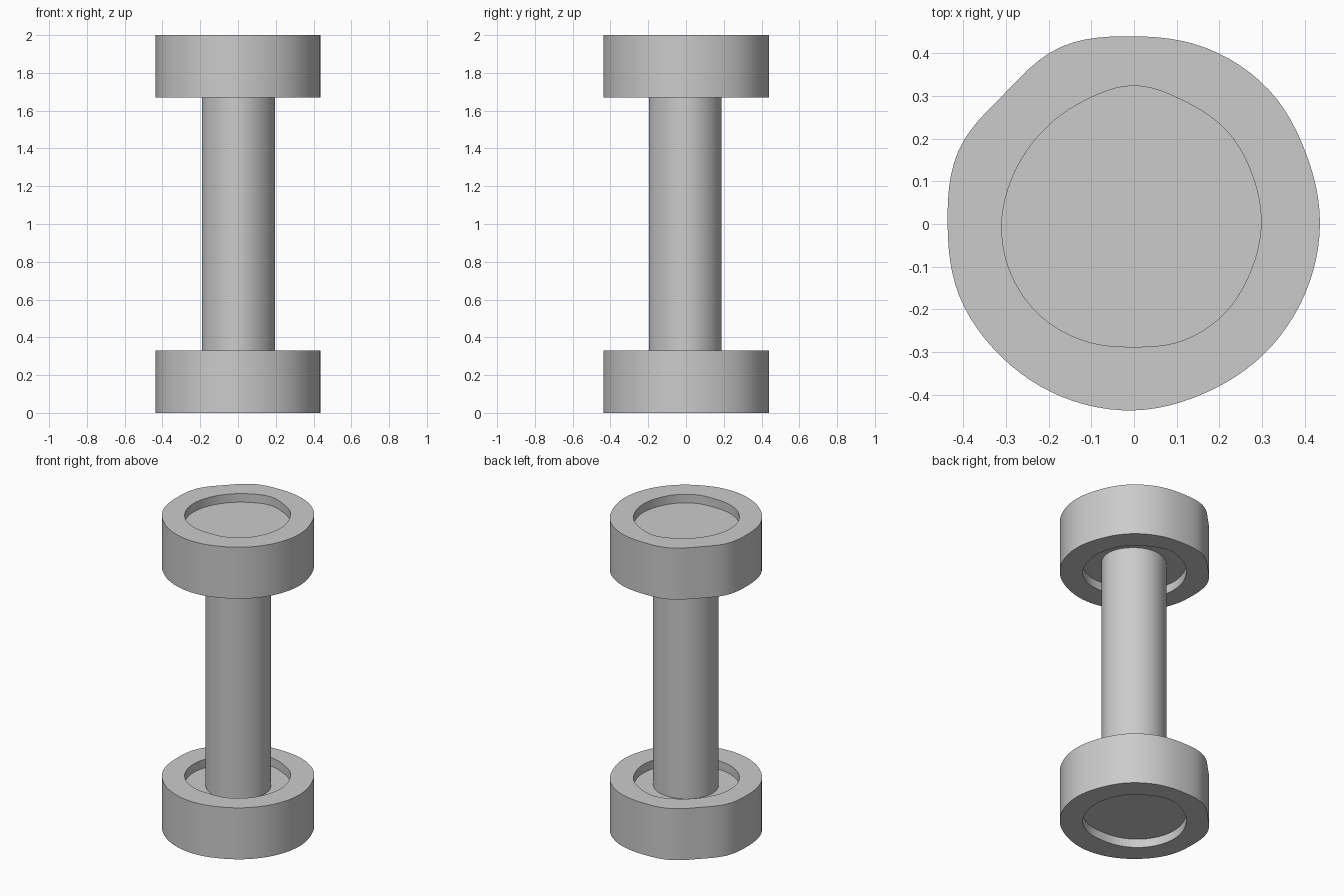
import bpy, bmesh, math

cube = bpy.data.objects.get("Cube")
if cube:
    bpy.data.objects.remove(cube, do_unlink=True)

grey = bpy.data.materials.new("plain_grey")
grey.use_nodes = True
colour = (0.6, 0.6, 0.6, 1)
grey.diffuse_color = colour
grey.node_tree.nodes["Principled BSDF"].inputs["Base Color"].default_value = colour

SEGMENTS = 96


def outline(radii):
    """Smooth closed outline through radii at equal angles from +x."""
    n = len(radii)
    points = []
    for i in range(SEGMENTS):
        k, t = divmod(i * n / SEGMENTS, 1)
        a, b, c, d = (radii[(int(k) + j) % n] for j in (-1, 0, 1, 2))
        r = b + t / 2 * (c - a + t * (2*a - 5*b + 4*c - d + t * (3*(b - c) + d - a)))
        ang = math.tau * i / SEGMENTS
        points.append((r * math.cos(ang), r * math.sin(ang)))
    return points


def loft(name, layers):
    """Skin a stack of (outline, height) layers and cap both ends."""
    bm = bmesh.new()
    rings = [[bm.verts.new((x, y, z)) for x, y in shape] for shape, z in layers]
    for low, high in zip(rings, rings[1:]):
        for i in range(SEGMENTS):
            j = (i + 1) % SEGMENTS
            bm.faces.new((low[i], low[j], high[j], high[i]))
    bm.faces.new(rings[0][::-1])
    bm.faces.new(rings[-1])
    bmesh.ops.recalc_face_normals(bm, faces=bm.faces)
    mesh = bpy.data.meshes.new(name)
    bm.to_mesh(mesh)
    bm.free()
    mesh.materials.append(grey)
    obj = bpy.data.objects.new(name, mesh)
    bpy.context.collection.objects.link(obj)
    bpy.ops.object.select_all(action="DESELECT")
    obj.select_set(True)
    bpy.context.view_layer.objects.active = obj
    bpy.ops.object.shade_smooth_by_angle(angle=math.radians(30))


# Hand-cut, slightly uneven outlines
rim = outline([.436, .436, .446, .446, .44, .449, .431, .446,
               .437, .443, .44, .439, .437, .43, .431, .433])
recess = outline([.298, .3, .308, .311, .324, .311, .305, .305,
                  .31, .311, .307, .297, .288, .296, .298, .295])
grip = outline([.196, .189, .188, .188, .191, .189, .197, .189])

HEIGHT, THICK, DEPTH = 2.0, 0.33, 0.055

# Weights, dished on both faces
for name, z in (("lower_weight", 0), ("upper_weight", HEIGHT - THICK)):
    top = z + THICK
    loft(name, [(recess, z + DEPTH), (recess, z), (rim, z),
                (rim, top), (recess, top), (recess, top - DEPTH)])

# Handle bar, seated in the recess floors
seat = THICK - DEPTH - 0.02
loft("handle_bar", [(grip, seat), (grip, HEIGHT - seat)])
